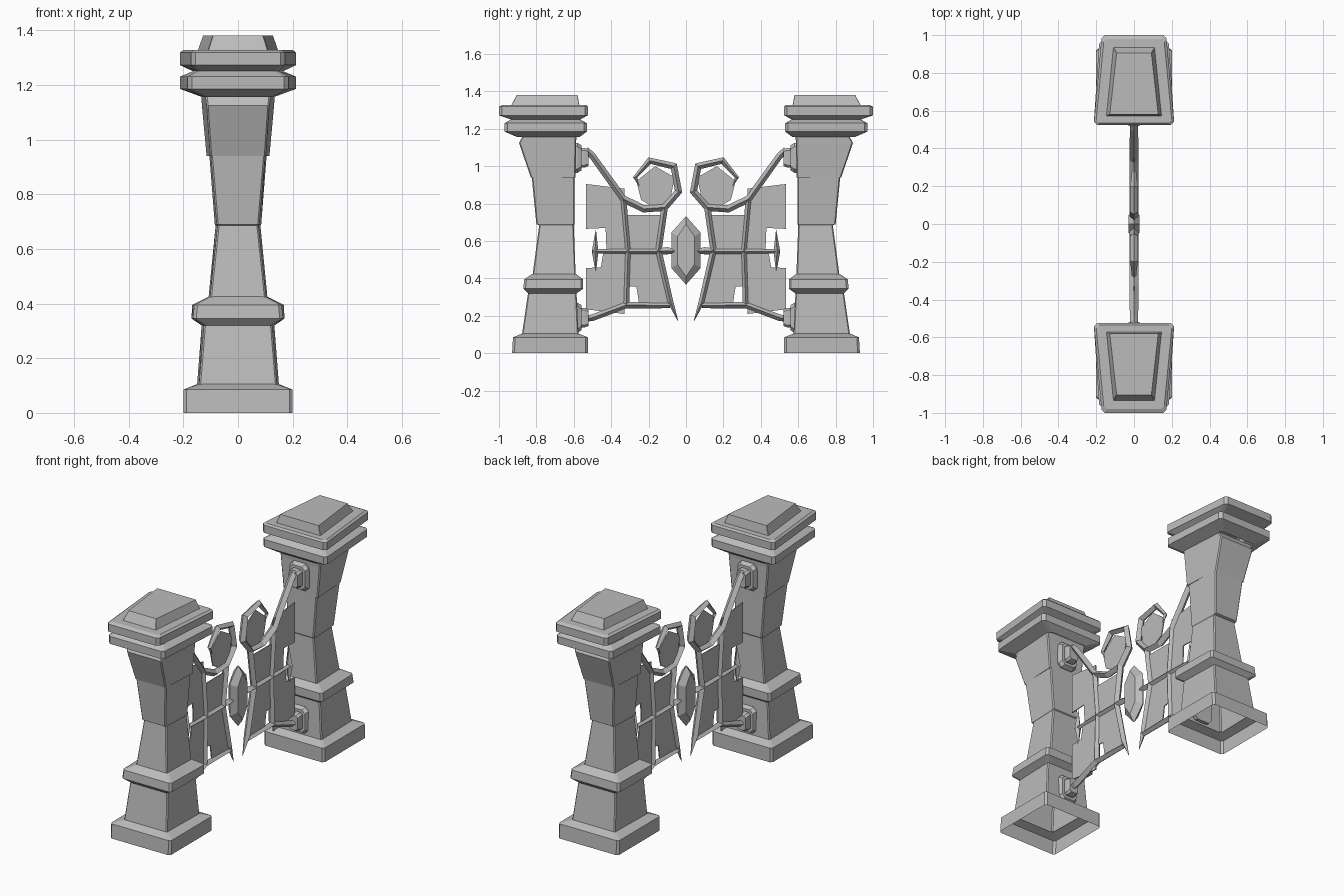
import bpy, math
from mathutils import Vector

cube = bpy.data.objects.get("Cube")
if cube:
    bpy.data.objects.remove(cube, do_unlink=True)

stone = bpy.data.materials.new("grey stone")
stone.use_nodes = True
GREY = (0.5, 0.5, 0.5, 1)
stone.diffuse_color = GREY
stone.node_tree.nodes["Principled BSDF"].inputs["Base Color"].default_value = GREY


def make(name, verts, faces, mirror=True):
    """Flat shaded part, mirrored front to back across y = 0."""
    mesh = bpy.data.meshes.new(name)
    mesh.from_pydata(verts, [], faces)
    mesh.materials.append(stone)
    ob = bpy.data.objects.new(name, mesh)
    bpy.context.collection.objects.link(ob)
    if mirror:
        m = ob.modifiers.new("Mirror", 'MIRROR')
        m.use_axis = (False, True, False)
        m.use_mirror_merge = False
    return ob


def loft(name, rings, start=True, end=True, mirror=True):
    """Skin a list of equal-length vertex rings."""
    n = len(rings[0])
    verts = [v for r in rings for v in r]
    faces = [(a * n + i, a * n + (i + 1) % n, (a + 1) * n + (i + 1) % n, (a + 1) * n + i)
             for a in range(len(rings) - 1) for i in range(n)]
    if start:
        faces.append(tuple(reversed(range(n))))
    if end:
        faces.append(tuple(range(len(verts) - n, len(verts))))
    return make(name, verts, faces, mirror)


def section(z, y_in, y_out, x_in, x_out, c):
    """Tapered rectangle with chamfered corners, counter-clockwise from above."""
    return [(-x_in + c, y_in, z), (x_in - c, y_in, z), (x_in, y_in + c, z),
            (x_out, y_out - c, z), (x_out - c, y_out, z), (-x_out + c, y_out, z),
            (-x_out, y_out - c, z), (-x_in, y_in + c, z)]


def pillar_part(name, rows, c=0.006, end=False):
    loft(name, [section(*r, c) for r in rows], start=False, end=end)


# Pillar: each row is z, inner y, outer y, inner half width, outer half width
pillar_part("pillar_base", [
    (0, .525, .93, .20, .20), (.085, .525, .925, .20, .20), (.105, .575, .877, .15, .143)], .012)
pillar_part("lower_shaft", [
    (.10, .575, .877, .15, .143), (.32, .585, .845, .133, .125)])
pillar_part("pillar_ring", [
    (.32, .585, .845, .133, .125), (.345, .55, .87, .17, .165),
    (.395, .55, .865, .168, .16), (.425, .59, .82, .108, .103)], .012)
pillar_part("middle_shaft", [
    (.42, .59, .82, .108, .103), (.685, .60, .785, .082, .075), (.69, .595, .80, .085, .078),
    (.945, .595, .825, .105, .10)])
pillar_part("upper_shaft", [
    (.94, .59, .83, .115, .102), (1.125, .588, .893, .132, .115), (1.165, .585, .87, .135, .12)])
pillar_part("lower_cap", [
    (1.155, .57, .90, .13, .12), (1.185, .53, .97, .212, .185),
    (1.23, .53, .97, .212, .185), (1.25, .565, .935, .165, .15)], .016)
pillar_part("upper_cap", [
    (1.25, .565, .935, .165, .15), (1.272, .525, 1.0, .212, .172),
    (1.318, .525, 1.0, .212, .172), (1.328, .535, .98, .20, .16)], .016, True)
pillar_part("cap_crown", [
    (1.325, .57, .935, .147, .11), (1.38, .58, .905, .128, .092)], .002, True)


# Hinge mounts: two stacked chamfered plates on the inner pillar face
def hinge_plate(name, z, y0, y1, hx, hz, c):
    def ring(y, k):
        return [(sx, y, z + sz) for sx, sz in (
            (-hx * k, -hz * k + c), (-hx * k + c, -hz * k), (hx * k - c, -hz * k),
            (hx * k, -hz * k + c), (hx * k, hz * k - c), (hx * k - c, hz * k),
            (-hx * k + c, hz * k), (-hx * k, hz * k - c))]
    loft(name, [ring(y1, 1), ring((y0 + y1) / 2, 1), ring(y0, .85)])


for label, z in (("upper", 1.045), ("lower", .19)):
    hinge_plate(label + "_hinge_plate", z, .56, .60, .06, .08, .02)
    hinge_plate(label + "_hinge_boss", z, .52, .565, .035, .052, .012)


# Wrought bars: diamond section swept along a path in the yz plane
def bar(name, pts, radii):
    pts = [Vector((0, y, z)) for y, z in pts]
    if not isinstance(radii, (list, tuple)):
        radii = [radii] * len(pts)
    rings = []
    for i, (p, r) in enumerate(zip(pts, radii)):
        a = (p - pts[i - 1]).normalized() if i else None
        b = (pts[i + 1] - p).normalized() if i < len(pts) - 1 else None
        t = ((a or b) + (b or a)).normalized()
        widen = 1 / max(.5, t.dot(a or b))
        side = Vector((0, -t.z, t.y)) * r * .8 * widen
        x = Vector((r, 0, 0))
        rings.append([p + side, p + x, p - side, p - x])
    loft(name, rings)


bar("scroll_bar", [(.535, 1.09), (.50, 1.055), (.335, .825), (.225, .772), (.115, .78), (.04, .865),
                   (.065, 1.0), (.195, 1.03), (.272, .94), (.245, .885)],
    [.02, .022, .024, .024, .024, .023, .022, .020, .012, .002])
bar("outer_upright", [(.335, .825), (.31, .55), (.32, .255)], .02)
bar("inner_upright", [(.115, .775), (.148, .55), (.085, .28), (.042, .17)], [.022, .022, .02, .001])
bar("bottom_bar", [(.535, .185), (.50, .19), (.32, .258), (.085, .255)], [.02, .022, .022, .018])
bar("cross_bar", [(.05, .545), (.10, .548), (.15, .545), (.31, .545), (.50, .545)],
    [.014, .024, .02, .02, .014])
bar("cross_bar_finial", [(.482, .43), (.486, .545), (.482, .66)], [.001, .022, .001])


# Thin plates filling the gate
def plate(name, outline, t=.003):
    loft(name, [[(x, y, z) for y, z in outline] for x in (-t, t)])


plate("upper_outer_plate", [(.535, .905), (.33, .88), (.31, .55), (.425, .55), (.43, .67), (.535, .665)])
plate("lower_outer_plate", [(.535, .455), (.455, .46), (.44, .55), (.31, .55), (.33, .21), (.535, .235)])
plate("upper_inner_plate", [(.315, .74), (.13, .74), (.148, .55), (.31, .55)])
plate("lower_inner_plate", [(.31, .55), (.148, .55), (.09, .26), (.25, .26), (.265, .355), (.315, .36)])
plate("scroll_plate", [(.165, 1.0), (.265, .92), (.24, .82), (.165, .775), (.085, .82), (.06, .94)])

# Centre medallion: bevelled long hexagon, flat on both sides
def hexagon(x, w, top, shoulder):
    return [(x, y, .55 + z) for y, z in (
        (0, -top), (w, -shoulder), (w, shoulder), (0, top), (-w, shoulder), (-w, -shoulder))]


loft("centre_medallion", [hexagon(-.03, .045, .14, .075), hexagon(0, .078, .183, .095),
                          hexagon(.03, .045, .14, .075)], mirror=False)
